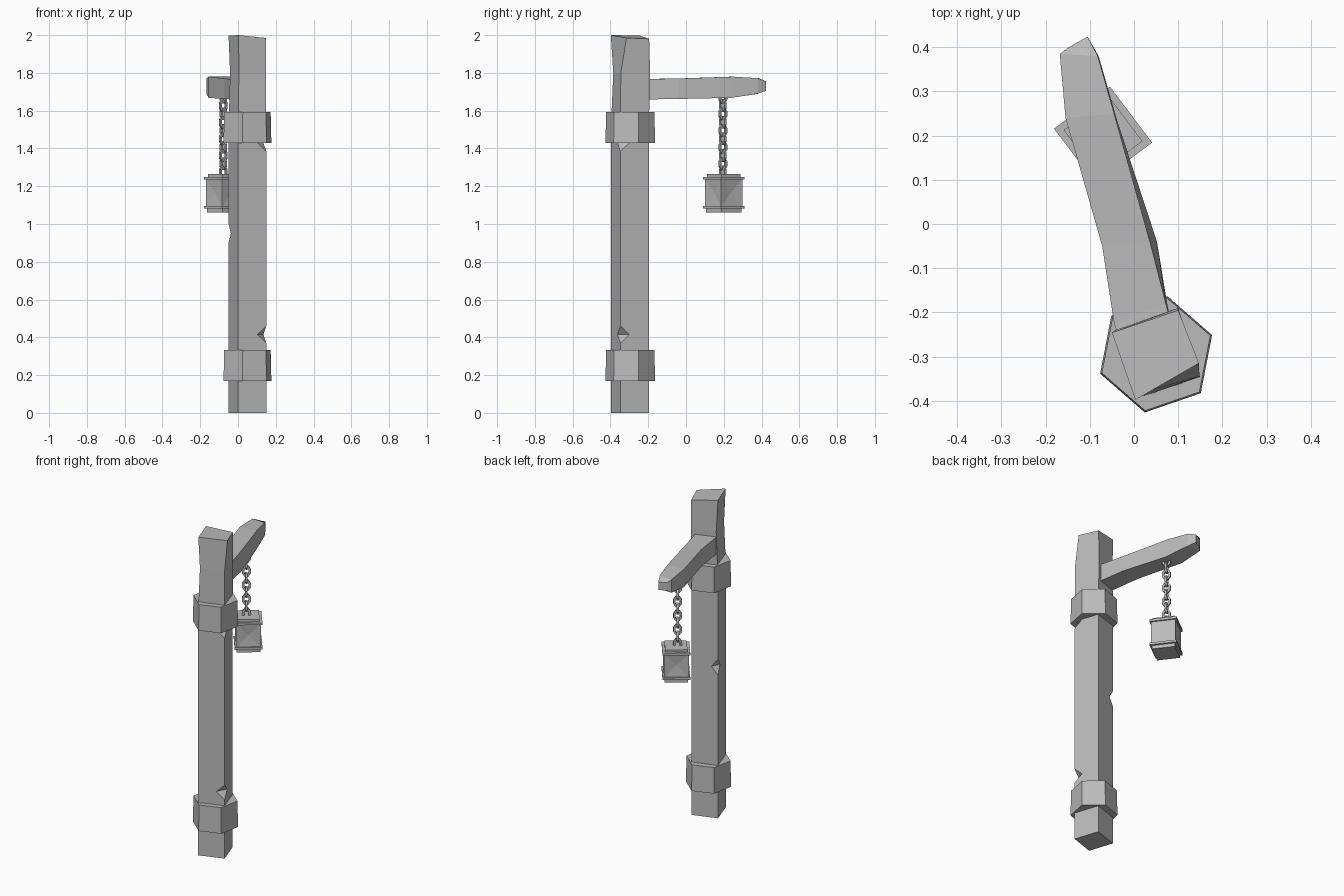
import bpy, bmesh
from math import radians, pi
from mathutils import Matrix, Vector

cube = bpy.data.objects.get("Cube")
if cube:
    bpy.data.objects.remove(cube, do_unlink=True)

grey = bpy.data.materials.new("plain grey")
grey.use_nodes = True
COLOUR = (0.5, 0.5, 0.5, 1)
grey.diffuse_color = COLOUR
grey.node_tree.nodes["Principled BSDF"].inputs["Base Color"].default_value = COLOUR

POST = Vector((0.05, -0.295, 0))
POST_TURN = radians(19)
LAMP = Vector((-0.07, 0.2, 0))
LAMP_TURN = radians(-8)


def finish(name, bm):
    bmesh.ops.recalc_face_normals(bm, faces=bm.faces)
    mesh = bpy.data.meshes.new(name)
    bm.to_mesh(mesh)
    bm.free()
    mesh.materials.append(grey)
    obj = bpy.data.objects.new(name, mesh)
    bpy.context.collection.objects.link(obj)
    return obj


def loft(name, rings):
    """Skin a list of equal-length point rings and cap both ends."""
    bm = bmesh.new()
    loops = [[bm.verts.new(p) for p in ring] for ring in rings]
    n = len(loops[0])
    for a, b in zip(loops, loops[1:]):
        for i in range(n):
            j = (i + 1) % n
            bm.faces.new((a[i], a[j], b[j], b[i]))
    bm.faces.new(loops[0])
    bm.faces.new(loops[-1])
    return finish(name, bm)


def prism(name, sides, centre, turn, levels):
    """Stack of regular polygons, levels = (radius, z) pairs."""
    rings = []
    for r, z in levels:
        rings.append([centre + Matrix.Rotation(turn + 2 * pi * i / sides, 3, 'Z') @ Vector((r, 0, 0))
                      + Vector((0, 0, z)) for i in range(sides)])
    return loft(name, rings)


# Post: turned square timber with a bent, uneven top
corners = [(0.0, -0.398), (0.15, -0.347), (0.1, -0.197), (-0.05, -0.246)]
neck = [(0.005, -0.385), (0.148, -0.345), (0.1, -0.19), (-0.042, -0.24)]
crown = [(0.003, -0.398, 2), (0.147, -0.315, 1.985), (0.1, -0.195, 1.98), (-0.05, -0.246, 1.998)]
post = loft("post", [[(x, y, 0) for x, y in corners],
                     [(x, y, 1.5) for x, y in corners],
                     [(x, y, 1.8) for x, y in neck], crown])

# Chips knocked out of the post edges
for corner, z, width, height in ((1, 0.415, 0.05, 0.045), (1, 1.43, 0.05, 0.045), (3, 0.95, 0.04, 0.05)):
    x, y = corners[corner]
    cutter = prism("chip_cutter", 4, Vector((x, y, z)), POST_TURN,
                   [(0.0005, -height), (width, 0), (0.0005, height)])
    cutter.hide_render = True
    mod = post.modifiers.new("chip", 'BOOLEAN')
    mod.operation, mod.solver, mod.object = 'DIFFERENCE', 'EXACT', cutter
    bpy.context.view_layer.objects.active = post
    bpy.ops.object.modifier_apply(modifier=mod.name)
    bpy.data.objects.remove(cutter, do_unlink=True)

# Six-sided collars around the post
for name, z in (("lower_collar", 0.17), ("upper_collar", 1.43)):
    prism(name, 6, POST, POST_TURN, [(0.134, z), (0.13, z + 0.162)])

# Crooked arm: left, right top, right bottom, heights
arm = [((-0.03, -0.27), (0.085, -0.23), (0.085, -0.23), 1.66, 1.77),
       ((-0.045, -0.225), (0.072, -0.18), (0.075, -0.18), 1.66, 1.768),
       ((-0.072, -0.05), (0.036, -0.04), (0.052, -0.04), 1.662, 1.77),
       ((-0.155, 0.24), (-0.045, 0.25), (-0.04, 0.24), 1.668, 1.78),
       ((-0.168, 0.385), (-0.082, 0.38), (-0.08, 0.38), 1.69, 1.772),
       ((-0.148, 0.4), (-0.105, 0.424), (-0.105, 0.424), 1.705, 1.755)]
loft("arm", [[(*l, top), (*rt, top), (*rb, low), (*l, low)] for l, rt, rb, low, top in arm])


# Chain of interlocking links
def chain_link(name, z, turn):
    bm = bmesh.new()
    around, thick = 8, 0.0065
    loops = []
    for i in range(around):
        out = Matrix.Rotation(2 * pi * (i + 0.5) / around, 3, 'Y') @ Vector((1, 0, 0))
        mid = Vector((out.x * 0.02, 0, out.z * 0.03))
        ring = []
        for side, depth in ((1, 1), (1, -1), (-1, -1), (-1, 1)):
            p = mid + out * side * thick + Vector((0, depth * thick, 0))
            ring.append(bm.verts.new(p))
        loops.append(ring)
    for i in range(around):
        a, b = loops[i], loops[(i + 1) % around]
        for k in range(4):
            m = (k + 1) % 4
            bm.faces.new((a[k], a[m], b[m], b[k]))
    place = Matrix.Translation((-0.078, 0.195, z)) @ Matrix.Rotation(turn, 4, 'Z')
    bm.transform(place)
    finish(name, bm)


for i in range(10):
    chain_link(f"chain_link_{i + 1}", 1.275 + i * 0.044, radians(37 + 90 * (i % 2)))

# Lantern: stacked square slabs around a body with creased side panels
for name, radius, low, high in (("lantern_base", 0.095, 1.06, 1.082),
                                ("lantern_lower_rim", 0.112, 1.082, 1.096),
                                ("lantern_upper_rim", 0.112, 1.236, 1.25),
                                ("lantern_cap", 0.09, 1.25, 1.264)):
    prism(name, 4, LAMP, LAMP_TURN, [(radius, low), (radius, high)])

body = prism("lantern_body", 4, LAMP, LAMP_TURN, [(0.1, 1.09), (0.1, 1.24)])
bm = bmesh.new()
bm.from_mesh(body.data)
panels = [f for f in bm.faces if abs(f.normal.z) < 0.5]
bmesh.ops.poke(bm, faces=panels, offset=-0.008)
bm.to_mesh(body.data)
bm.free()
